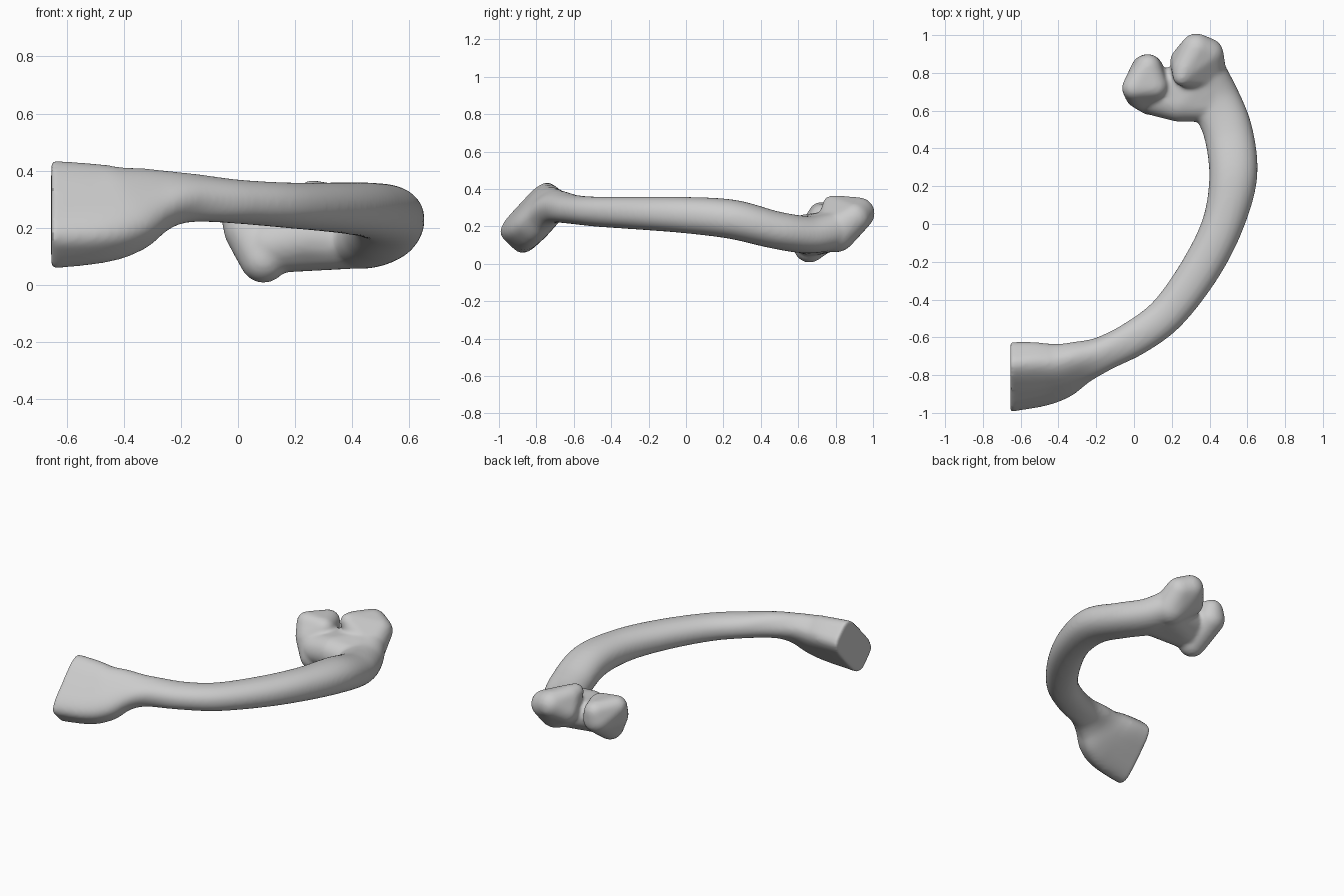
import bpy, bmesh, math
from mathutils import Vector, Matrix

cube = bpy.data.objects.get("Cube")
if cube:
    bpy.data.objects.remove(cube, do_unlink=True)

# One plain colour
grey = bpy.data.materials.new("bone grey")
grey.use_nodes = True
grey.diffuse_color = (0.6, 0.6, 0.6, 1)
grey.node_tree.nodes["Principled BSDF"].inputs["Base Color"].default_value = (0.6, 0.6, 0.6, 1)

# Shaft stations: x, y, z, half width, half height, roll in degrees
STATIONS = [
    (-.655, -.81, .245, .20, .11, 47),
    (-.50, -.795, .25, .19, .105, 47),
    (-.40, -.775, .265, .17, .10, 47),
    (-.29, -.735, .295, .125, .085, 42),
    (-.17, -.69, .305, .093, .08, 25),
    (.01, -.60, .29, .095, .077, 5),
    (.18, -.47, .278, .098, .08, 0),
    (.35, -.24, .27, .105, .088, 0),
    (.47, 0, .26, .11, .097, 0),
    (.525, .25, .237, .127, .105, 0),
    (.50, .48, .18, .13, .10, 0),
    (.43, .66, .155, .13, .10, 0),
    (.38, .80, .18, .11, .10, 0),
]
RING, STEPS = 40, 8


def catmull(p, t):
    a, b, c, d = p
    return 0.5 * (2 * b + (c - a) * t + (2 * a - 5 * b + 4 * c - d) * t * t
                  + (3 * b - a - 3 * c + d) * t ** 3)


def sample(u):
    i = min(int(u), len(STATIONS) - 2)
    last = len(STATIONS) - 1
    near = [STATIONS[max(0, min(last, i + k))] for k in (-1, 0, 1, 2)]
    return [catmull(p, u - i) for p in zip(*near)]


def spow(v, e):
    return math.copysign(abs(v) ** e, v)


def add_shaft(bm):
    """Sweep a rounded section, boxier at the flared end, along the curve."""
    rings = []
    count = (len(STATIONS) - 1) * STEPS
    for k in range(count + 1):
        u = k / STEPS
        x, y, z, w, h, roll = sample(u)
        ahead, behind = sample(min(u + .1, count / STEPS)), sample(max(u - .1, 0))
        tangent = (Vector(ahead[:3]) - Vector(behind[:3])).normalized()
        if u < 1:
            tangent = Vector((1, 0, 0)).lerp(tangent, u).normalized()
        side = Vector((0, 0, 1)).cross(tangent).normalized()
        up = tangent.cross(side)
        r = math.radians(roll)
        long_axis = side * math.cos(r) + up * math.sin(r)
        short_axis = up * math.cos(r) - side * math.sin(r)
        e = 0.48 + 0.45 * min(1, u / 5)
        ring = []
        for j in range(RING):
            a = math.tau * j / RING
            ring.append(bm.verts.new(Vector((x, y, z))
                        + long_axis * w * spow(math.cos(a), e)
                        + short_axis * h * spow(math.sin(a), e)))
        rings.append(ring)
    for r0, r1 in zip(rings, rings[1:]):
        for j in range(RING):
            n = (j + 1) % RING
            bm.faces.new((r0[j], r0[n], r1[n], r1[j]))
    bm.faces.new(rings[0][::-1])
    bm.faces.new(rings[-1])


def add_lump(bm, balls):
    """Convex skin stretched around a few balls (x, y, z, radius)."""
    part = bmesh.new()
    for x, y, z, r in balls:
        bmesh.ops.create_icosphere(part, subdivisions=3, radius=r,
                                   matrix=Matrix.Translation((x, y, z)))
    hull = bmesh.ops.convex_hull(part, input=part.verts[:])
    bmesh.ops.delete(part, geom=list({g for g in hull["geom_interior"] + hull["geom_unused"]
                                      if isinstance(g, bmesh.types.BMVert)}), context='VERTS')
    temp = bpy.data.meshes.new("lump")
    part.to_mesh(temp)
    part.free()
    bm.from_mesh(temp)
    bpy.data.meshes.remove(temp)


bm = bmesh.new()
add_shaft(bm)
# Neck between the bend and the head
add_lump(bm, [(.40, .64, .155, .10), (.24, .64, .165, .10), (.12, .67, .14, .10),
              (.19, .74, .17, .09), (.36, .76, .17, .11)])
# Knob on the outer side of the bend
add_lump(bm, [(.33, .925, .27, .085), (.27, .82, .295, .07), (.255, .78, .315, .05),
              (.39, .90, .245, .085), (.38, .80, .17, .11), (.27, .86, .22, .08)])
# Head at the inner tip
add_lump(bm, [(.07, .81, .20, .09), (.075, .83, .25, .07), (.0, .72, .265, .065),
              (.09, .66, .09, .085), (.03, .69, .19, .08), (.11, .73, .25, .07)])
bmesh.ops.recalc_face_normals(bm, faces=bm.faces[:])
mesh = bpy.data.meshes.new("curved_bone")
bm.to_mesh(mesh)
bm.free()
bone = bpy.data.objects.new("curved_bone", mesh)
bpy.context.collection.objects.link(bone)

# Fuse the parts into one skin and soften the joins
fuse = bone.modifiers.new("fuse", 'REMESH')
fuse.mode = 'VOXEL'
fuse.voxel_size = 0.011
soften = bone.modifiers.new("soften", 'SMOOTH')
soften.factor = 0.5
soften.iterations = 10
for o in bpy.context.selected_objects:
    o.select_set(False)
bone.select_set(True)
bpy.context.view_layer.objects.active = bone
bpy.ops.object.convert(target='MESH')
bone.data.materials.clear()
bone.data.materials.append(grey)
for p in bone.data.polygons:
    p.material_index = 0
bpy.ops.object.shade_smooth_by_angle(angle=math.radians(40))
